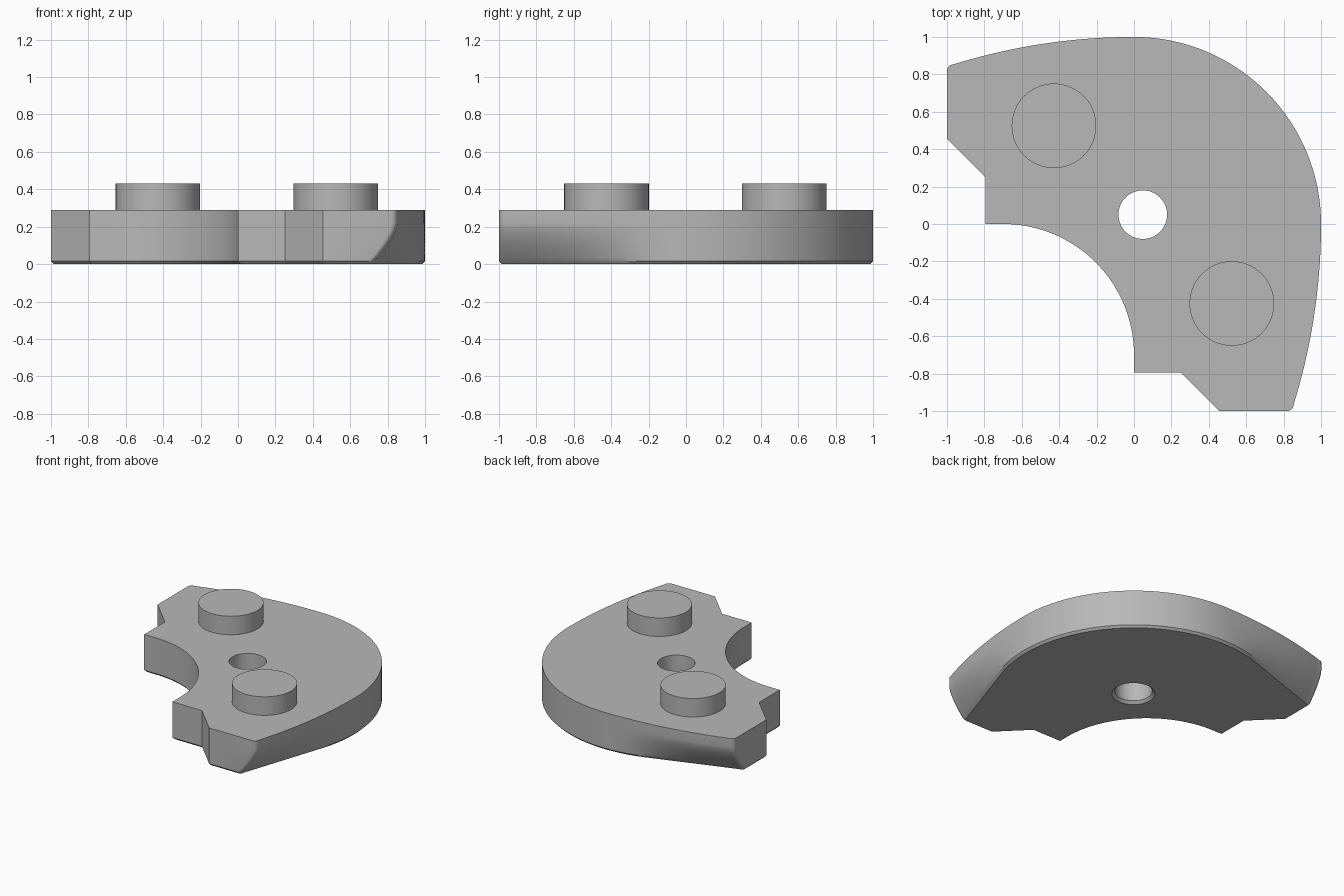
import bpy, bmesh, math
from mathutils import Vector

cube = bpy.data.objects.get("Cube")
if cube:
    bpy.data.objects.remove(cube, do_unlink=True)

THICK, CHAMFER, STUD_TOP = 0.29, 0.016, 0.432
TAIL_R = 3.25                    # radius of the gentle outer edge of each arm
LEAN = math.radians(18.5)        # where the lower edge leaves the round back
UNDERCUT_TOP = 0.22

grey = bpy.data.materials.new("medium grey")
grey.use_nodes = True
grey.diffuse_color = (0.48, 0.48, 0.48, 1)
grey.node_tree.nodes["Principled BSDF"].inputs["Base Color"].default_value = grey.diffuse_color


def make_object(name, bm):
    bmesh.ops.recalc_face_normals(bm, faces=bm.faces)
    mesh = bpy.data.meshes.new(name)
    bm.to_mesh(mesh)
    bm.free()
    mesh.materials.append(grey)
    obj = bpy.data.objects.new(name, mesh)
    bpy.context.collection.objects.link(obj)
    return obj


def smooth(obj):
    bpy.ops.object.select_all(action='DESELECT')
    obj.select_set(True)
    bpy.context.view_layer.objects.active = obj
    bpy.ops.object.shade_smooth_by_angle(angle=math.radians(30))


def lathe(name, centre, profile, sides=64):
    """Closed round solid from (radius, height) pairs."""
    bm = bmesh.new()
    rings = [[bm.verts.new((centre[0] + r * math.cos(math.tau * i / sides),
                            centre[1] + r * math.sin(math.tau * i / sides), z))
              for i in range(sides)] for r, z in profile]
    skin(bm, rings)
    return make_object(name, bm)


def skin(bm, rings):
    for low, high in zip(rings, rings[1:]):
        for i in range(len(low)):
            j = (i + 1) % len(low)
            bm.faces.new((low[i], low[j], high[j], high[i]))
    bm.faces.new(rings[0])
    bm.faces.new(rings[-1])


def tail_x(y):
    return 1 - TAIL_R + math.sqrt(TAIL_R ** 2 - y * y)


def undercut(y):
    """How far the lower edge of the arm moves inward at depth y."""
    if y > -math.sin(LEAN):
        return tail_x(y) - math.sqrt(1 - y * y)
    return tail_x(y) - (1 + y * math.sin(LEAN)) / math.cos(LEAN)


def outline(amount):
    """Clockwise outline, one half mirrored over the diagonal."""
    half = []
    for i in range(25):                                   # round back
        a = math.radians(45 * (1 - i / 24))
        half.append((math.cos(a), math.sin(a)))
    for i in range(1, 33):                                # arm edge
        y = -0.96 * i / 32
        half.append((tail_x(y) - amount * undercut(y), y))
    for i in range(1, 6):                                 # rounded tip
        a = math.radians(90 * i / 5)
        y = -0.96 - 0.04 * math.sin(a)
        half.append((tail_x(-0.96) - 0.035 * (1 - math.cos(a)) - amount * undercut(y), y))
    half += [(0.455, -1), (0.25, -0.795), (0, -0.795)]    # stepped end
    for i in range(25):                                   # inner curve
        a = math.radians(45 * i / 24)
        half.append((0.7 * (math.cos(a) - 1), 0.7 * (math.sin(a) - 1)))
    mirrored = [(y, x) for x, y in reversed(half[1:-1])]
    return [Vector(p) for p in half + mirrored]


def inset(points, width):
    result = []
    for i, p in enumerate(points):
        a = (p - points[i - 1]).normalized()
        b = (points[(i + 1) % len(points)] - p).normalized()
        na, nb = Vector((a.y, -a.x)), Vector((b.y, -b.x))
        result.append(p + (na + nb) * width / (1 + na.dot(nb)))
    return result


# Curved body with undercut arms and chamfered underside
bm = bmesh.new()
layers = [(inset(outline(1), CHAMFER), 0)]
for i in range(13):
    t = 1 - i / 12
    z = UNDERCUT_TOP - (UNDERCUT_TOP - CHAMFER) * t
    layers.append((outline(t ** 1.5), z))
layers.append((outline(0), THICK))
skin(bm, [[bm.verts.new((p.x, p.y, z)) for p in pts] for pts, z in layers])
body = make_object("curved_body", bm)

# Through hole, flared at the underside
cutter = lathe("hole_cutter", (0.047, 0.05),
               [(0.17, -0.02), (0.13, 0.02), (0.13, THICK + 0.1)])
cutter.hide_render = True
cut = body.modifiers.new("hole", 'BOOLEAN')
cut.operation, cut.solver, cut.object = 'DIFFERENCE', 'EXACT', cutter
bpy.context.view_layer.objects.active = body
bpy.ops.object.modifier_apply(modifier=cut.name)
bpy.data.objects.remove(cutter, do_unlink=True)
smooth(body)

# Two round studs
for name, centre in (("left_stud", (0.523, -0.425)), ("right_stud", (-0.428, 0.525))):
    smooth(lathe(name, centre, [(0.226, THICK - 0.01), (0.226, STUD_TOP)]))
